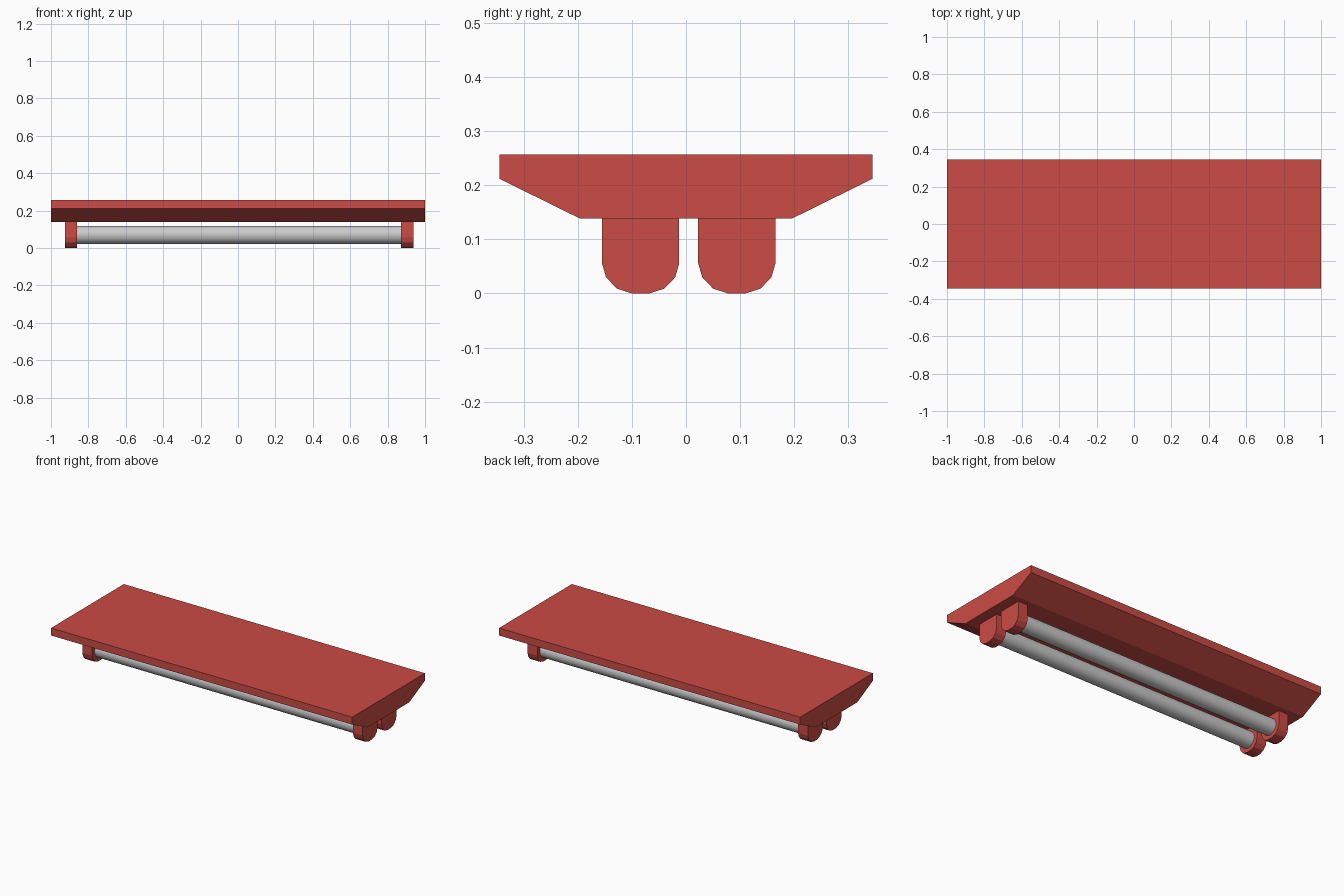
import bpy
import bmesh
from math import pi
from mathutils import Matrix

if "Cube" in bpy.data.objects:
    bpy.data.objects.remove(bpy.data.objects["Cube"])

red = bpy.data.materials.new("red_paint")
red.diffuse_color = (0.6, 0.07, 0.06, 1)
red.use_nodes = True
red.node_tree.nodes["Principled BSDF"].inputs["Base Color"].default_value = red.diffuse_color


def finish(name, bm, material=None):
    bmesh.ops.recalc_face_normals(bm, faces=bm.faces)
    mesh = bpy.data.meshes.new(name)
    bm.to_mesh(mesh)
    bm.free()
    obj = bpy.data.objects.new(name, mesh)
    bpy.context.collection.objects.link(obj)
    if material:
        mesh.materials.append(material)
    return obj


def extrude_profile(name, profile, x0, x1):
    """Extrude a closed (y, z) profile along x."""
    bm = bmesh.new()
    face = bm.faces.new([bm.verts.new((x0, y, z)) for y, z in profile])
    geom = bmesh.ops.extrude_face_region(bm, geom=[face])["geom"]
    verts = [g for g in geom if isinstance(g, bmesh.types.BMVert)]
    bmesh.ops.translate(bm, verts=verts, vec=(x1 - x0, 0, 0))
    return finish(name, bm, red)


def mirrored(half):
    """Complete a right-hand half profile with its mirror image."""
    return half + [(-y, z) for y, z in reversed(half)]


# Housing: flat top with sloping underside
housing = mirrored([(0.345, 0.257), (0.345, 0.212), (0.197, 0.139)])
extrude_profile("housing", housing, -1, 1)

# Lamp holders and tubes, one pair of holders for each tube
holder = mirrored([(0.0715, 0.139), (0.0715, 0.056), (0.064, 0.03),
                   (0.044, 0.009), (0.016, 0.0)])
left, right = (-0.925, -0.86), (0.872, 0.937)
for row, yc in (("front", -0.084), ("back", 0.094)):
    profile = [(y + yc, z) for y, z in holder]
    for side, (x0, x1) in (("left", left), ("right", right)):
        extrude_profile(f"{row}_{side}_holder", profile, x0, x1)

    # Round tube, ends seated just inside the holders
    x0, x1 = left[1] - 0.01, right[0] + 0.01
    bm = bmesh.new()
    bmesh.ops.create_cone(
        bm, cap_ends=True, segments=32, radius1=0.048, radius2=0.048,
        depth=x1 - x0,
        matrix=Matrix.Translation(((x0 + x1) / 2, yc, 0.07))
        @ Matrix.Rotation(pi / 2, 4, 'Y'))
    tube = finish(f"{row}_tube", bm)
    for poly in tube.data.polygons:
        poly.use_smooth = len(poly.vertices) == 4
